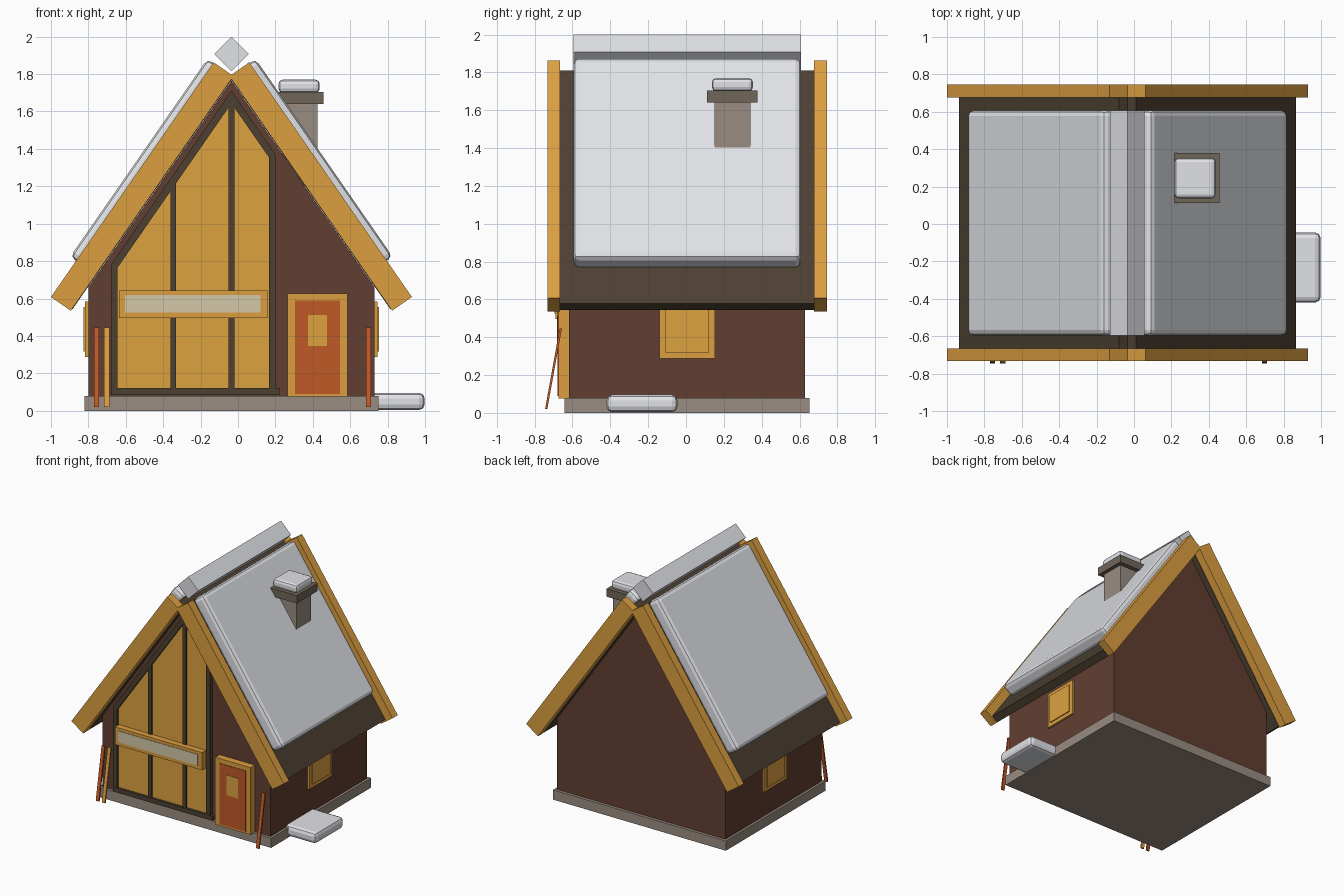
import bpy
import bmesh
from math import hypot

old = bpy.data.objects.get("Cube")
if old:
    bpy.data.objects.remove(old)


def srgb(c):
    c /= 255
    return c / 12.92 if c <= 0.04045 else ((c + 0.055) / 1.055) ** 2.4


def material(name, r, g, b):
    m = bpy.data.materials.new(name)
    m.use_nodes = True
    col = (srgb(r), srgb(g), srgb(b), 1)
    m.diffuse_color = col
    node = next(n for n in m.node_tree.nodes if n.type == 'BSDF_PRINCIPLED')
    node.inputs["Base Color"].default_value = col
    node.inputs["Roughness"].default_value = 0.9
    return m


AMBER = material("amber wood", 220, 159, 64)
GLOW = material("glowing window", 222, 162, 65)
BROWN = material("brown wall", 98, 62, 49)
DARK = material("dark timber", 76, 64, 49)
STONE = material("stone", 152, 140, 129)
CAP = material("dark stone", 112, 102, 89)
SNOW = material("snow", 230, 231, 236)
ORANGE = material("orange paint", 192, 90, 38)
PALE = material("pale panel", 212, 200, 168)

RX = -0.035          # ridge line
CY = 0.006           # house centre in depth
DX, DZ = 0.57, 0.822  # downhill direction of the roof
SLOPE = DZ / DX


def prism(name, pts, y0, y1, mat, bevel=0):
    """Extrude an (x, z) outline from y0 to y1."""
    bm = bmesh.new()
    face = bm.faces.new([bm.verts.new((x, y0, z)) for x, z in pts])
    ext = bmesh.ops.extrude_face_region(bm, geom=[face])
    new = [v for v in ext["geom"] if isinstance(v, bmesh.types.BMVert)]
    bmesh.ops.translate(bm, verts=new, vec=(0, y1 - y0, 0))
    if bevel:
        bmesh.ops.bevel(bm, geom=bm.edges[:], offset=bevel, segments=2,
                        profile=0.5, affect='EDGES')
    bmesh.ops.recalc_face_normals(bm, faces=bm.faces)
    mesh = bpy.data.meshes.new(name)
    bm.to_mesh(mesh)
    bm.free()
    mesh.materials.append(mat)
    ob = bpy.data.objects.new(name, mesh)
    bpy.context.collection.objects.link(ob)
    return ob


def box(name, x0, x1, y0, y1, z0, z1, mat, bevel=0):
    return prism(name, [(x0, z0), (x1, z0), (x1, z1), (x0, z1)], y0, y1, mat, bevel)


def slope_box(name, s, u0, u1, n0, n1, y0, y1, mat, bevel=0):
    """Box lying on the roof: u runs downhill, n points out of the slope."""
    pts = [(RX + s * (u * DX + n * DZ), 2.0 - u * DZ + n * DX)
           for u, n in ((u0, n0), (u1, n0), (u1, n1), (u0, n1))]
    return prism(name, pts, y0, y1, mat, bevel)


# Foundation and gabled body
box("foundation", RX - 0.785, RX + 0.785, CY - 0.648, CY + 0.648, 0, 0.08, STONE)
HW, APEX = 0.765, 1.765
eave = APEX - HW * SLOPE
prism("body", [(RX - HW, 0.08), (RX + HW, 0.08), (RX + HW, eave),
               (RX, APEX), (RX - HW, eave)], CY - 0.624, CY + 0.624, BROWN)

# Roof slabs, snow sheets and rake boards
for s, side in ((1, "left"), (-1, "right")):
    slope_box("roof_" + side, s, 0.182, 1.68, -0.132, -0.07, CY - 0.672, CY + 0.672, DARK)
    slope_box("roof_snow_" + side, s, 0.17, 1.458, -0.075, 0.038,
              CY - 0.602, CY + 0.602, SNOW, 0.03)
    for d, end in ((-1, "front"), (1, "back")):
        slope_box(f"rake_board_{end}_{side}", s, 0.167, 1.693, -0.129, 0,
                  CY + d * 0.671, CY + d * 0.739, AMBER)

# Ridge snow, a square bar standing on its corner
R = 0.092
prism("ridge_snow", [(RX, 2 - 2 * R), (RX + R, 2 - R), (RX, 2), (RX - R, 2 - R)],
      CY - 0.602, CY + 0.602, SNOW)

# Chimney
box("chimney", 0.235, 0.425, 0.15, 0.342, 1.2, 1.65, STONE)
box("chimney_cap", 0.209, 0.456, 0.112, 0.379, 1.64, 1.705, CAP)
box("chimney_snow", 0.217, 0.437, 0.137, 0.354, 1.7, 1.77, SNOW, 0.022)

# Snow drift beside the wall
box("snow_drift", 0.62, 0.998, -0.42, -0.045, 0.004, 0.096, SNOW, 0.03)

# Large gable window: glass, then dark bars following the rake
TOP = 1.71


def rake(x, drop=0.0):
    return TOP - drop - abs(x - RX) * SLOPE


WL, WR, BAR = -0.68, 0.20, 0.038
DROP = BAR / DX
GF, BF = CY - 0.638, CY - 0.655
WALL = CY - 0.62
prism("gable_glass", [(WL + 0.01, 0.09), (WR - 0.01, 0.09), (WR - 0.01, rake(WR, 0.03)),
                      (RX, TOP - 0.03), (WL + 0.01, rake(WL, 0.03))], GF, WALL, GLOW)
for name, a, b in (("left_end", WR - 0.035, WR), ("right_end", WL, WL + 0.035),
                   ("mullion_a", -0.362, -0.332), ("mullion_b", RX - 0.015, RX + 0.015)):
    top = [(b, rake(b, 0.02)), (a, rake(a, 0.02))]
    prism("gable_bar_" + name, [(a, 0.09), (b, 0.09)] + top, BF, WALL, DARK)
box("gable_sill", WL, WR + 0.023, BF - 0.003, WALL, 0.085, 0.122, DARK)
for name, x in (("left", WR), ("right", WL)):
    prism("gable_rake_bar_" + name,
          [(RX, TOP - DROP), (x, rake(x, DROP)), (x, rake(x)), (RX, TOP)],
          BF - 0.002, WALL, DARK)

# Balcony rail across the window
box("balcony_rail", -0.635, 0.157, -0.69, -0.64, 0.497, 0.642, AMBER)
box("balcony_panel", -0.603, 0.12, -0.694, -0.688, 0.525, 0.618, PALE)

# Door
box("door_frame", 0.265, 0.585, -0.674, WALL, 0.075, 0.627, AMBER)
box("door", 0.305, 0.545, -0.678, -0.67, 0.09, 0.59, ORANGE)
box("door_window", 0.373, 0.477, -0.682, -0.675, 0.347, 0.512, GLOW)

# Side windows
for s, side in ((1, "left"), (-1, "right")):
    for part, out, half, z0, z1, mat in (("frame", 0.782, 0.147, 0.287, 0.585, AMBER),
                                         ("pane", 0.79, 0.115, 0.318, 0.555, GLOW)):
        box(f"window_{part}_{side}", RX + s * 0.75, RX + s * out,
            CY - half, CY + half, z0, z1, mat)

# Skis leaning on the front wall
for i, (x, mat) in enumerate(((-0.757, ORANGE), (-0.702, AMBER), (0.698, ORANGE))):
    ski = box(f"ski_{i + 1}", x - 0.014, x + 0.014, -0.745, -0.733, 0.02, 0.445, mat)
    for v in ski.data.vertices:
        v.co.y += (v.co.z - 0.02) * 0.18
